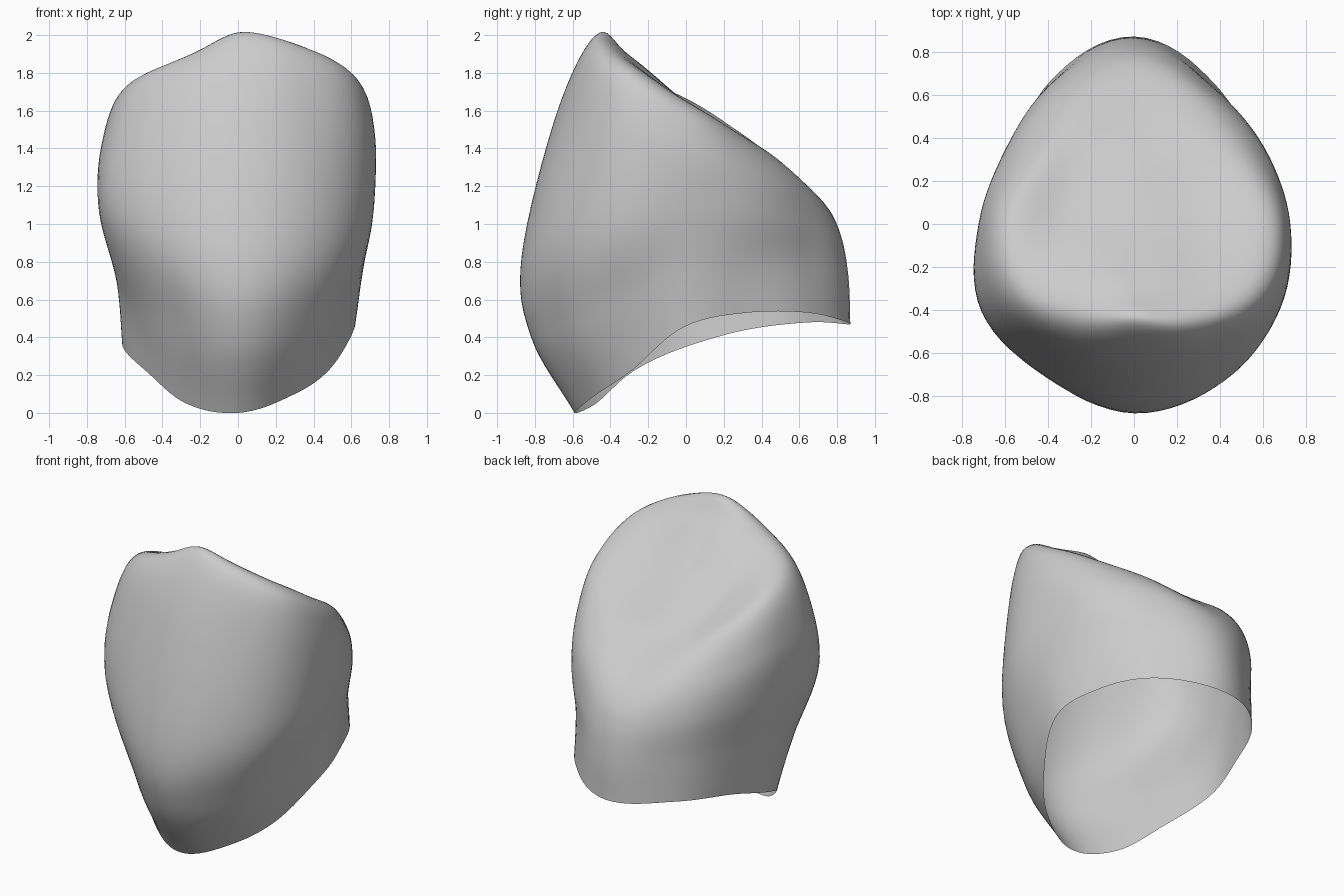
import bpy
import math
from mathutils import Vector

default_cube = bpy.data.objects.get("Cube")
if default_cube:
    bpy.data.objects.remove(default_cube, do_unlink=True)

SEGMENTS = 96          # points around each contour
STEPS = 8              # rows between neighbouring contours

# Contours: radius and height in hundredths, every 30 degrees,
# starting at the front and turning towards +x.
rim = ([59, 56, 56, 62, 64, 75, 87, 77, 64, 61, 56, 55],
       [0, 9, 23, 46, 53, 53, 47, 48, 44, 35, 22, 5])
lower_wall = ([82, 74, 67, 66, 66, 73, 86, 76, 66, 64, 65, 70],
              [40, 45, 60, 75, 80, 80, 72, 75, 75, 68, 58, 45])
bulge = ([87, 84, 78, 71, 70, 73, 82, 75, 69, 71, 81, 82],
         [83, 90, 100, 110, 108, 100, 94, 100, 105, 105, 105, 93])
upper_wall = ([68, 70, 75, 72, 68, 68, 74, 68, 66, 71, 77, 69],
              [160, 162, 160, 144, 130, 121, 110, 120, 128, 138, 146, 157])
shoulder = ([47, 54, 63, 63, 57, 55, 58, 54, 54, 60, 62, 53],
            [200, 196, 184, 164, 147, 135, 125, 135, 149, 165, 177, 188])


def spline(a, b, c, d, t):
    """Smooth curve from b to c, with neighbours a and d."""
    return b + 0.5 * t * ((c - a) + t * ((2 * a - 5 * b + 4 * c - d)
                                         + t * (3 * (b - c) + d - a)))


def around(values, turn):
    """Value of a closed contour at a fraction of a full turn."""
    count = len(values)
    place = turn * count
    i = math.floor(place)
    a, b, c, d = (values[(i + k) % count] for k in (-1, 0, 1, 2))
    return spline(a, b, c, d, place - i) / 100


def polar(radius, turn, height):
    angle = turn * math.tau
    return Vector((radius * math.sin(angle), -radius * math.cos(angle), height))


def top_point(radius, turn):
    """Point on the shallow dished, sloping top."""
    p = polar(radius, turn, 0)
    p.z = 1.645 - 0.72 * p.y + 0.35 * p.y ** 2 - 0.15 * p.x ** 2
    return p


def meridian(turn):
    """Line of points from the rim up to the middle of the top."""
    keys = [polar(around(radii, turn), turn, around(heights, turn))
            for radii, heights in (rim, lower_wall, bulge, upper_wall, shoulder)]
    keys += [top_point(0.31, turn), top_point(0, turn), top_point(-0.31, turn)]
    keys.insert(0, 2 * keys[0] - keys[1])
    line = []
    for i in range(1, len(keys) - 2):
        for s in range(STEPS):
            line.append(spline(*keys[i - 1:i + 3], s / STEPS))
    return line


# Open shell: rows of quads closed by a fan at the middle of the top
lines = [meridian(k / SEGMENTS) for k in range(SEGMENTS)]
rows = len(lines[0])
verts = [p for line in lines for p in line]
verts.append(top_point(0, 0))
centre = len(verts) - 1
faces = []
for k in range(SEGMENTS):
    here = k * rows
    there = ((k + 1) % SEGMENTS) * rows
    for r in range(rows - 1):
        faces.append((here + r, there + r, there + r + 1, here + r + 1))
    faces.append((here + rows - 1, there + rows - 1, centre))

mesh = bpy.data.meshes.new("crown_shell")
mesh.from_pydata(verts, [], faces)
mesh.update()
crown = bpy.data.objects.new("crown_shell", mesh)
bpy.context.collection.objects.link(crown)

# Plain grey finish
grey = bpy.data.materials.new("light_grey")
grey.use_nodes = True
colour = (0.6, 0.6, 0.6, 1)
grey.diffuse_color = colour
grey.node_tree.nodes["Principled BSDF"].inputs["Base Color"].default_value = colour
mesh.materials.append(grey)

for face in mesh.polygons:
    face.use_smooth = True
